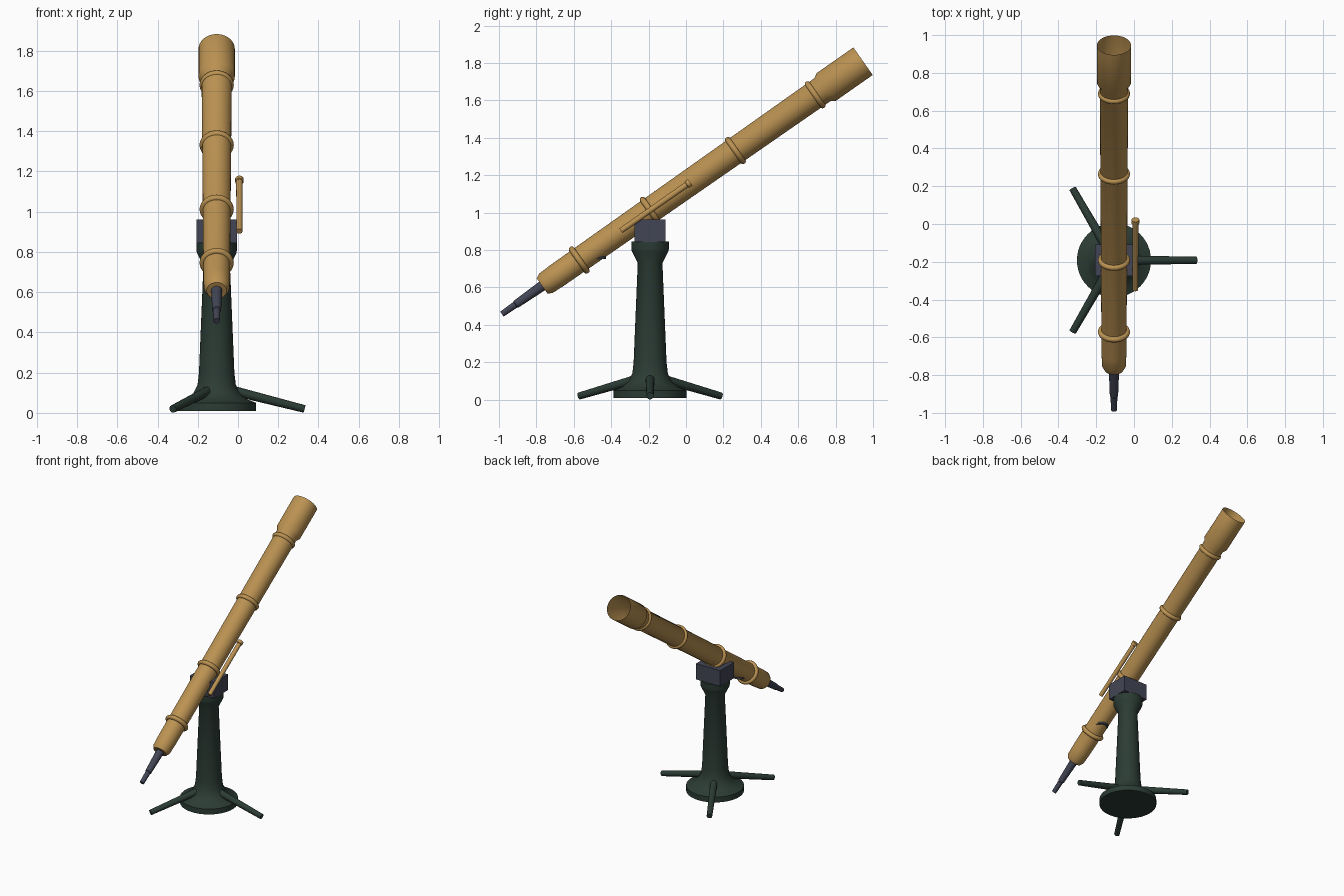
import bpy, bmesh
from math import radians, pi, cos, sin
from mathutils import Matrix, Vector

cube = bpy.data.objects.get("Cube")
if cube:
    bpy.data.objects.remove(cube, do_unlink=True)


def material(name, rgb):
    m = bpy.data.materials.new(name)
    m.use_nodes = True
    m.diffuse_color = (*rgb, 1)
    m.node_tree.nodes["Principled BSDF"].inputs["Base Color"].default_value = (*rgb, 1)
    return m


BRASS = material("brass", (0.50, 0.29, 0.085))
GREEN = material("dark_green_iron", (0.025, 0.045, 0.035))
SLATE = material("slate_metal", (0.055, 0.06, 0.09))

X, Y = -0.106, -0.192
TILT = Matrix.Translation((X, Y, 1.012)) @ Matrix.Rotation(radians(-55), 4, "X")
STAND = Matrix.Translation((X, Y, 0))


def finish(name, bm, matrix, mat):
    bmesh.ops.recalc_face_normals(bm, faces=bm.faces)
    bm.transform(matrix)
    mesh = bpy.data.meshes.new(name)
    bm.to_mesh(mesh)
    bm.free()
    mesh.materials.append(mat)
    ob = bpy.data.objects.new(name, mesh)
    bpy.context.collection.objects.link(ob)
    bpy.ops.object.select_all(action="DESELECT")
    ob.select_set(True)
    bpy.context.view_layer.objects.active = ob
    bpy.ops.object.shade_smooth_by_angle(angle=radians(35))
    return ob


def lathe(name, profile, matrix, mat, sides=48, open_top=False):
    """Turn (radius, height) points around local z, capping the ends."""
    bm = bmesh.new()
    rings = []
    for r, h in profile:
        rings.append([bm.verts.new((r * cos(2 * pi * i / sides), r * sin(2 * pi * i / sides), h))
                      for i in range(sides)])
    for a, b in zip(rings, rings[1:]):
        for i in range(sides):
            j = (i + 1) % sides
            bm.faces.new((a[i], a[j], b[j], b[i]))
    bm.faces.new(rings[0][::-1])
    if not open_top:
        bm.faces.new(rings[-1])
    return finish(name, bm, matrix, mat)


def torus(name, major, minor, matrix, mat, sides=48, steps=12):
    bm = bmesh.new()
    grid = []
    for i in range(sides):
        a = 2 * pi * i / sides
        row = []
        for k in range(steps):
            b = 2 * pi * k / steps
            r = major + minor * cos(b)
            row.append(bm.verts.new((r * cos(a), r * sin(a), minor * sin(b))))
        grid.append(row)
    for i in range(sides):
        for k in range(steps):
            n, m = (i + 1) % sides, (k + 1) % steps
            bm.faces.new((grid[i][k], grid[n][k], grid[n][m], grid[i][m]))
    return finish(name, bm, matrix, mat)


# Pedestal with flared foot and collar
lathe("pedestal", [(0.196, 0.01), (0.196, 0.05), (0.15, 0.068), (0.115, 0.098),
                   (0.095, 0.14), (0.088, 0.2), (0.066, 0.73), (0.098, 0.795),
                   (0.1, 0.805), (0.1, 0.845)], STAND, GREEN)

# Three splayed feet
for n in range(3):
    turn = Matrix.Rotation(n * 2 * pi / 3, 4, "Z")
    start, end = Vector((0.05, 0, 0.118)), Vector((0.437, 0, 0.0195))
    aim = (end - start).to_track_quat("Z", "Y").to_matrix().to_4x4()
    lathe(f"foot_{n + 1}", [(0.025, 0), (0.019, (end - start).length)],
          STAND @ turn @ Matrix.Translation(start) @ aim, GREEN, sides=16)

# Mount head
bm = bmesh.new()
bmesh.ops.create_cube(bm, size=1)
finish("mount_head", bm, Matrix.Translation((X, Y, 0.903)) @ Matrix.Diagonal((0.2, 0.165, 0.118, 1)), SLATE)

# Main tube with open flared hood
lathe("main_tube", [(0.05, -0.705), (0.063, -0.68), (0.066, -0.6), (0.075, 1.125),
                    (0.09, 1.15), (0.09, 1.39)], TILT, BRASS, open_top=True)

# Tube bands
for n, s in enumerate((-0.463, 0, 0.557, 1.077)):
    torus(f"tube_band_{n + 1}", 0.069, 0.016, TILT @ Matrix.Translation((0, 0, s)), BRASS)

# Eyepiece
lathe("eyepiece", [(0.016, -0.967), (0.018, -0.88), (0.022, -0.875), (0.028, -0.69)],
      TILT, SLATE, sides=24)

# Finder scope beside the tube
lathe("finder_scope", [(0.015, -0.19), (0.016, 0.238), (0.021, 0.24), (0.021, 0.262)],
      TILT @ Matrix.Translation((0.113, 0, 0)), BRASS, sides=24)

# Focus knob under the tube
lathe("focus_knob", [(0.046, 0.752), (0.046, 0.79)],
      Matrix.Translation((X, -0.475, 0)), SLATE, sides=24)
